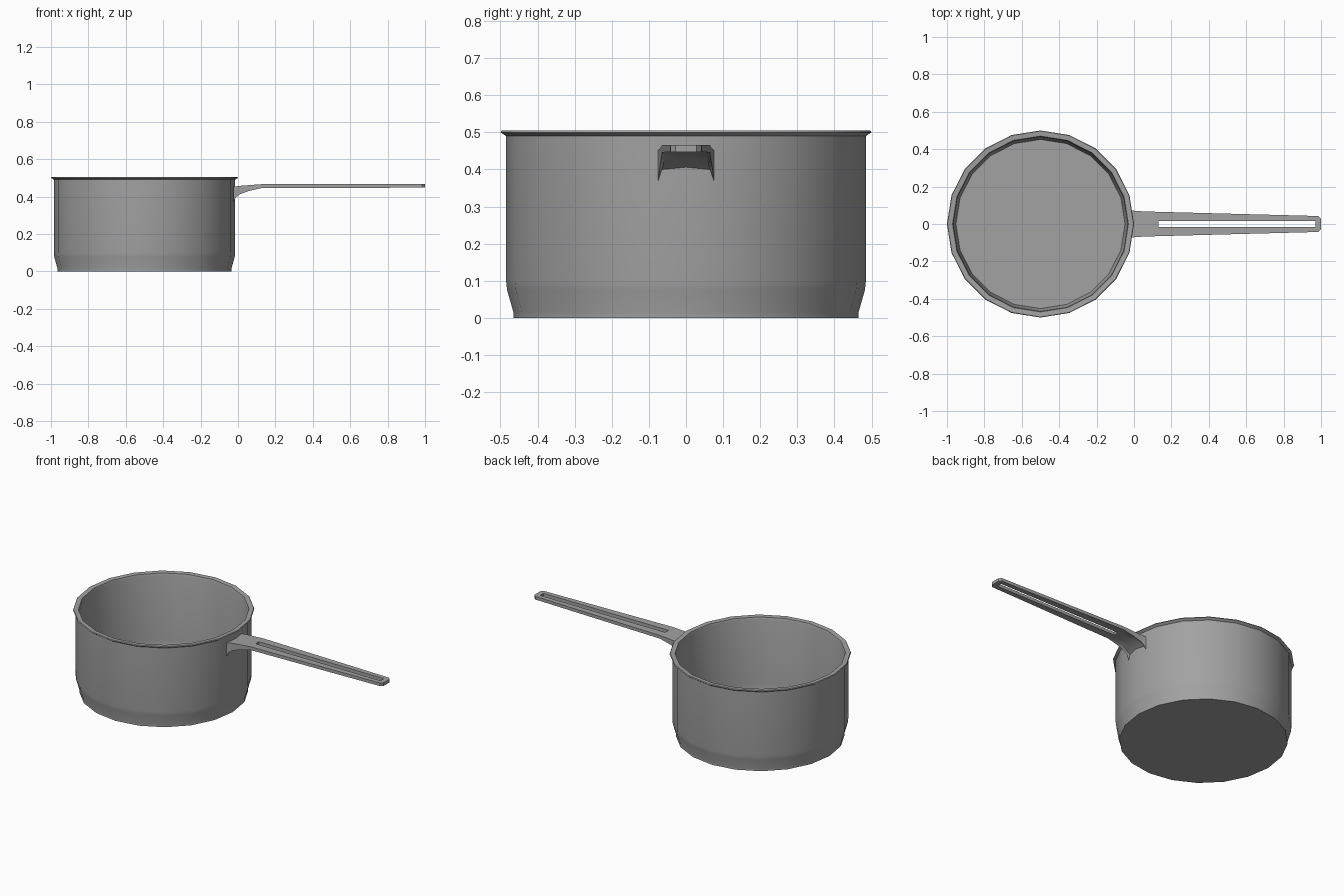
import bpy, bmesh
from math import cos, sin, tau, radians

cube = bpy.data.objects.get("Cube")
if cube:
    bpy.data.objects.remove(cube)

steel = bpy.data.materials.new("brushed grey steel")
steel.use_nodes = True
GREY = (0.36, 0.36, 0.36, 1)
steel.diffuse_color = GREY
steel.node_tree.nodes["Principled BSDF"].inputs["Base Color"].default_value = GREY


def finish(bm, name, angle):
    bmesh.ops.recalc_face_normals(bm, faces=bm.faces[:])
    mesh = bpy.data.meshes.new(name)
    bm.to_mesh(mesh)
    bm.free()
    mesh.materials.append(steel)
    ob = bpy.data.objects.new(name, mesh)
    bpy.context.collection.objects.link(ob)
    bpy.ops.object.select_all(action='DESELECT')
    ob.select_set(True)
    bpy.context.view_layer.objects.active = ob
    bpy.ops.object.shade_smooth_by_angle(angle=radians(angle))
    return ob


# Pot: outer wall, flared rim, inner wall and floor turned as one profile
SIDES = 20
profile = [(0.465, 0), (0.465, 0.015), (0.482, 0.075), (0.485, 0.1),
           (0.485, 0.49), (0.5, 0.5), (0.497, 0.505), (0.47, 0.503),
           (0.466, 0.49), (0.466, 0.1), (0.463, 0.075), (0.452, 0.02)]
bm = bmesh.new()
rings = [[bm.verts.new((r * cos(tau * i / SIDES) - 0.5, r * sin(tau * i / SIDES), z))
          for i in range(SIDES)] for r, z in profile]
for low, high in zip(rings, rings[1:]):
    for i in range(SIDES):
        j = (i + 1) % SIDES
        bm.faces.new((low[i], low[j], high[j], high[i]))
bm.faces.new(rings[0])
bm.faces.new(rings[-1])
finish(bm, "pot", 35)

# Handle stations: x, half width, top z, underside z, lower z of the side flange
stations = [(-0.025, 0.075, 0.452, 0.40, 0.37), (-0.012, 0.072, 0.454, 0.408, 0.395),
            (0.01, 0.07, 0.457, 0.42, 0.412), (0.06, 0.067, 0.461, 0.436, 0.43),
            (0.13, 0.065, 0.466, 0.447, 0.446), (0.97, 0.043, 0.466, 0.447, 0.447),
            (0.985, 0.042, 0.466, 0.447, 0.447), (1.0, 0.028, 0.466, 0.447, 0.447)]
SLOT = 0.016
SLOT_START = 4
bm = bmesh.new()
top, under = [], []
for x, w, zt, zu, zf in stations:
    ys = (-w, -w + 0.01, -SLOT, SLOT, w - 0.01, w)
    top.append([bm.verts.new((x, y, zt)) for y in ys])
    under.append([bm.verts.new((x, y, zf if abs(y) == w else zu)) for y in ys])

# Top and underside skins, leaving the long slot open
pair = {t: u for a, b in zip(top, under) for t, u in zip(a, b)}
skin = []
for s in range(len(stations) - 1):
    for c in range(5):
        if s == SLOT_START and c == 2:
            continue
        quad = (top[s][c], top[s + 1][c], top[s + 1][c + 1], top[s][c + 1])
        skin.append(bm.faces.new(quad))
border = [e for e in bm.edges if e.is_boundary]
for f in skin:
    bm.faces.new([pair[v] for v in reversed(f.verts)])

# Walls around the outside and inside the slot
for e in border:
    a, b = e.verts
    bm.faces.new((a, b, pair[b], pair[a]))
finish(bm, "handle", 30)
